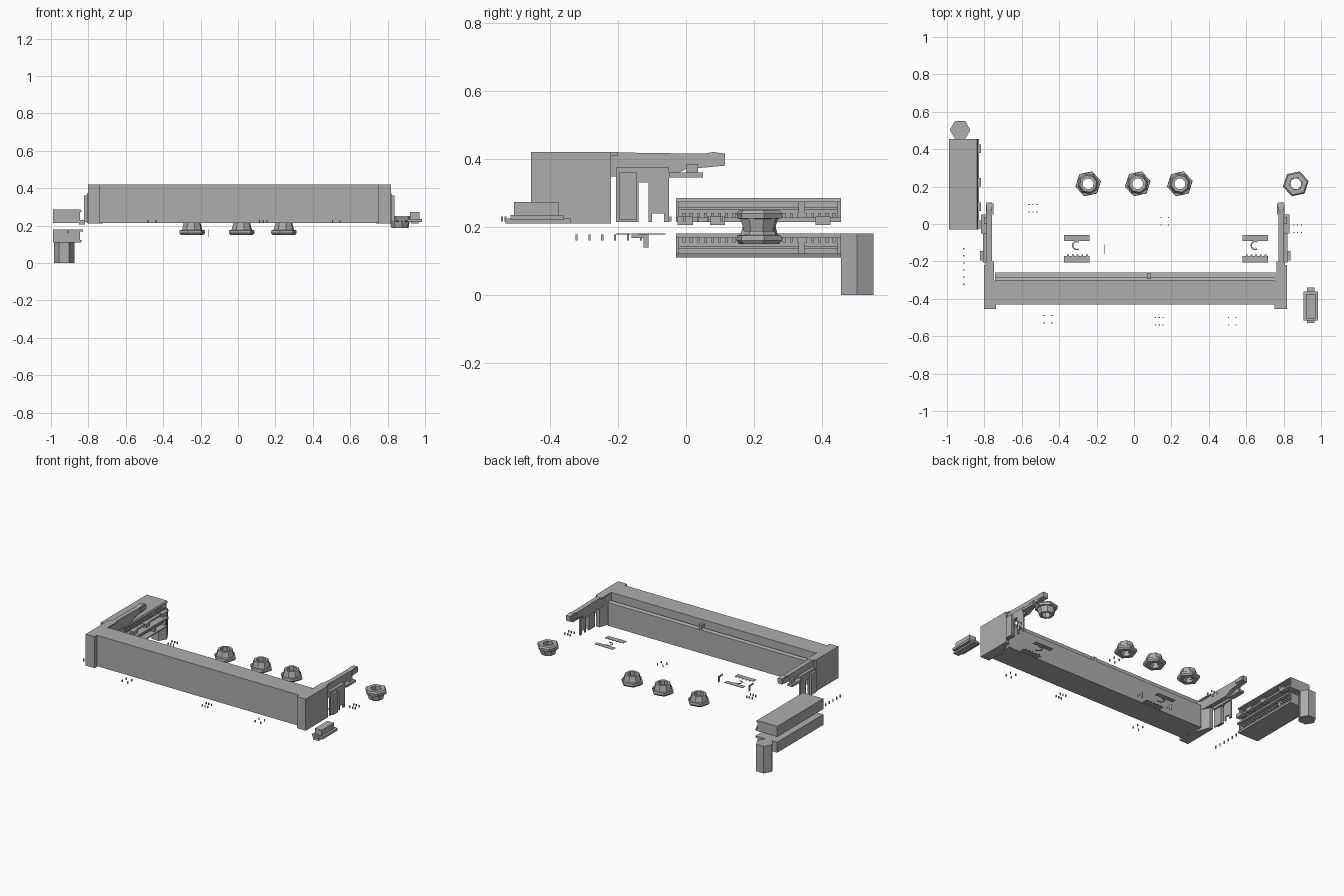
import bpy, bmesh, math
from mathutils import Vector

if "Cube" in bpy.data.objects:
    bpy.data.objects.remove(bpy.data.objects["Cube"])

grey = bpy.data.materials.new("plain grey")
grey.use_nodes = True
COLOR = (0.42, 0.42, 0.42, 1)
grey.diffuse_color = COLOR
grey.node_tree.nodes["Principled BSDF"].inputs["Base Color"].default_value = COLOR


def finish(name, bm):
    bmesh.ops.recalc_face_normals(bm, faces=bm.faces)
    mesh = bpy.data.meshes.new(name)
    bm.to_mesh(mesh)
    bm.free()
    mesh.materials.append(grey)
    ob = bpy.data.objects.new(name, mesh)
    bpy.context.collection.objects.link(ob)
    return ob


def add_box(bm, x, y, z):
    verts = bmesh.ops.create_cube(bm, size=1)["verts"]
    for v in verts:
        v.co = Vector([(a + b) / 2 + c * (b - a) for c, (a, b) in zip(v.co, (x, y, z))])


def boxes(name, *items):
    bm = bmesh.new()
    for item in items:
        add_box(bm, *item)
    return finish(name, bm)


def prism(name, pts, lo, hi, axis="x"):
    """Extrude a flat outline along x (points are y, z) or z (points are x, y)."""
    bm = bmesh.new()
    place = (lambda p, h: (h, *p)) if axis == "x" else (lambda p, h: (*p, h))
    ends = [[bm.verts.new(place(p, h)) for p in pts] for h in (lo, hi)]
    for e in ends:
        bm.faces.new(e)
    n = len(pts)
    for i in range(n):
        j = (i + 1) % n
        bm.faces.new((ends[0][i], ends[0][j], ends[1][j], ends[1][i]))
    return finish(name, bm)


def add_ring(bm, n, profile, cx, cy, turn=0):
    """Revolve a closed (radius, z) loop in n flat steps."""
    rings = []
    for i in range(n):
        a = math.tau * (i + turn) / n
        rings.append([bm.verts.new((cx + r * math.cos(a), cy + r * math.sin(a), z)) for r, z in profile])
    m = len(profile)
    for i in range(n):
        p, q = rings[i], rings[(i + 1) % n]
        for k in range(m):
            bm.faces.new((p[k], p[(k + 1) % m], q[(k + 1) % m], q[k]))


# Main beam with a stepped rear ledge
MID = 0.007
prism("main_beam", [(-.43, .215), (-.43, .42), (-.30, .42), (-.30, .365), (-.285, .36),
                    (-.285, .375), (-.26, .37), (-.26, .215)], MID - .75, MID + .75)
boxes("ledge_peg", ((.07, .09), (-.295, -.265), (.36, .40)))

# End caps, arms and brackets, repeated on both sides
arm_side = [(-.30, .42), (.05, .415), (.08, .42), (.115, .415), (.115, .38), (.06, .375),
            (0, .37), (-.05, .345), (-.30, .35)]
cap_plan = [(.745, -.455), (.81, -.455), (.81, -.22), (.785, -.22), (.755, -.30), (.73, -.36), (.745, -.36)]
for side, label in ((1, "left"), (-1, "right")):
    def span(a, b):
        return tuple(sorted((MID + side * a, MID + side * b)))
    prism(label + "_end_cap", [(MID + side * x, y) for x, y in cap_plan], .21, .42, "z")
    prism(label + "_arm", arm_side, *span(.765, .795))
    boxes(label + "_arm_top_flange", (span(.755, .80), (-.30, -.2), (.41, .42)),
          (span(.757, .797), (.05, .11), (.385, .41)))
    boxes(label + "_bracket",
          (span(.795, .815), (-.205, -.05), (.33, .375)),
          (span(.805, .815), (-.205, -.14), (.215, .33)),
          (span(.805, .815), (-.11, -.05), (.24, .33)),
          (span(.805, .815), (-.11, -.10), (.215, .24)),
          (span(.805, .815), (-.065, -.05), (.215, .24)),
          (span(.815, .83), (-.195, -.145), (.22, .36)))
    boxes(label + "_arm_catch", (span(.79, .825), (-.05, .05), (.345, .36)),
          (span(.79, .81), (0, .035), (.36, .385)))


# Two open channels with toothed interiors, the lower one flipped
def channel(name, z_of):
    def zr(a, b):
        return tuple(sorted((z_of(a), z_of(b))))
    prof = [(-.99, 0), (-.99, .07), (-.84, .07), (-.835, .058), (-.975, .058),
            (-.975, .012), (-.83, .012), (-.83, 0)]
    bm = bmesh.new()
    ends = [[bm.verts.new((x, y, z_of(z))) for x, z in prof] for y in (-.03, .455)]
    for e in ends:
        bm.faces.new(e)
    for i in range(len(prof)):
        j = (i + 1) % len(prof)
        bm.faces.new((ends[0][i], ends[0][j], ends[1][j], ends[1][i]))
    for y in (-.03, .445):
        add_box(bm, (-.985, -.845), (y, y + .01), zr(.005, .065))
    for i in range(22):
        y = -.01 + i * .021
        add_box(bm, (-.975, -.85), (y, y + .008), zr(.01, .026))
    add_box(bm, (-.975, -.86), (-.02, .445), zr(.036, .044))
    add_box(bm, (-.90, -.85), (.33, .35), zr(.01, .06))
    finish(name, bm)


channel("upper_channel", lambda z: .215 + z)
channel("lower_channel", lambda z: .18 - z)
boxes("channel_side_clips", *[((-.85, -.818), (y, y + .045), (.205, .23)) for y in (-.025, .07, .2, .38)])

# Hexagonal post
hexagon = [(-.93 + .055 * math.cos(k * math.pi / 3), .503 + .055 * math.sin(k * math.pi / 3)) for k in range(6)]
prism("hex_post", hexagon, 0, .18, "z")

# Collared nuts, the last one upside down
for i, (x, base, up) in enumerate(((-.245, .15, 1), (.02, .15, 1), (.245, .15, 1), (.865, .25, -1))):
    bm = bmesh.new()
    add_ring(bm, 6, [(.034, base), (.062, base), (.07, base + up * .01),
                     (.068, base + up * .025), (.034, base + up * .03)], x, .215, .2)
    add_ring(bm, 8, [(.03, base + up * .02), (.058, base + up * .02),
                     (.046, base + up * .064), (.03, base + up * .064)], x, .215, .3)
    finish("nut_%d" % (i + 1), bm)

# Small end clip
boxes("end_clip", ((.92, .97), (-.505, -.375), (.23, .273)),
      ((.905, .985), (-.515, -.36), (.22, .235)),
      ((.925, .965), (-.53, -.34), (.21, .225)))

# Thin plates and hooks below the beam
for i, x in enumerate((-.307, .648)):
    boxes("thin_plates_%d" % i,
          ((x - .068, x + .068), (-.09, -.06), (.178, .18)),
          ((x - .068, x + .068), (-.205, -.172), (.178, .18)),
          *[((x - .05 + k * .025, x - .04 + k * .025), (-.172, -.163), (.178, .18)) for k in range(5)])
    angles = [math.radians(60 + 24 * k) for k in range(11)]
    outer = [(x + .025 * math.cos(a), -.115 + .025 * math.sin(a)) for a in angles]
    inner = [(x + .018 * math.cos(a), -.115 + .018 * math.sin(a)) for a in reversed(angles)]
    prism("curved_hook_%d" % i, outer + inner, .178, .18, "z")
hook = [(-.16, .18), (-.11, .18), (-.11, .14), (-.125, .14), (-.125, .168), (-.16, .168)]
for x in (-.385, -.16):
    prism("side_hook", hook, x - .001, x + .001)

# Clusters of tiny pins
P = .003
for n, (x, y) in enumerate(((-.54, .085), (.165, .015), (.875, -.025), (-.46, -.51), (.135, -.52), (.525, -.52))):
    boxes("pin_cluster_%d" % n, *[((x + dx - P, x + dx + P), (y + dy - P, y + dy + P), (.216, .23))
                                  for dx in (-.02, 0, .02) for dy in (-.02, .02) if dx or n % 2 == 0])
boxes("pin_row", *[((-.913, -.907), (-.135 - k * .038, -.129 - k * .038), (.16, .178)) for k in range(6)])
